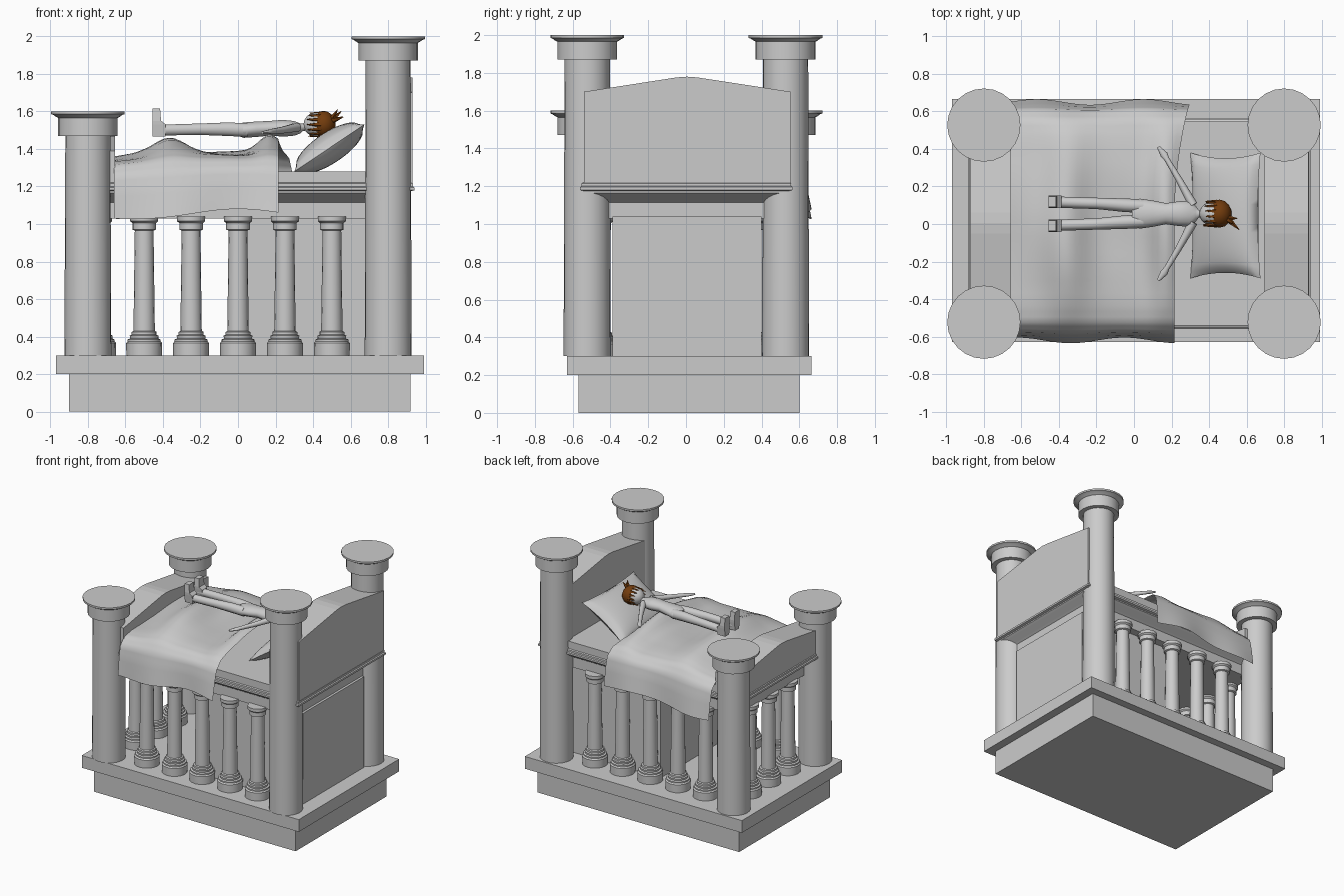
import bpy, bmesh, math, random
from mathutils import Vector

if "Cube" in bpy.data.objects:
    bpy.data.objects.remove(bpy.data.objects["Cube"])
random.seed(4)


def mat(name, col):
    m = bpy.data.materials.new(name)
    m.diffuse_color = (*col, 1)
    m.use_nodes = True
    m.node_tree.nodes["Principled BSDF"].inputs["Base Color"].default_value = m.diffuse_color
    return m


GREY = mat("stone_grey", (0.6, 0.6, 0.6))
BROWN = mat("hair_brown", (0.17, 0.045, 0.004))


def finish(name, bm, material=GREY, smooth=None):
    bmesh.ops.recalc_face_normals(bm, faces=bm.faces)
    me = bpy.data.meshes.new(name)
    bm.to_mesh(me)
    bm.free()
    ob = bpy.data.objects.new(name, me)
    bpy.context.collection.objects.link(ob)
    me.materials.append(material)
    if smooth:
        bpy.ops.object.select_all(action='DESELECT')
        ob.select_set(True)
        bpy.context.view_layer.objects.active = ob
        bpy.ops.object.shade_smooth_by_angle(angle=math.radians(smooth))
    return ob


def loft(name, rings, material=GREY, smooth=None):
    """Skin a list of closed rings of points and cap both ends."""
    bm = bmesh.new()
    vs = [[bm.verts.new(p) for p in r] for r in rings]
    n = len(vs[0])
    for a, b in zip(vs, vs[1:]):
        for i in range(n):
            bm.faces.new((a[i], a[(i + 1) % n], b[(i + 1) % n], b[i]))
    bm.faces.new(vs[0])
    bm.faces.new(vs[-1])
    return finish(name, bm, material, smooth)


def rect(x0, x1, y0, y1, z, inset=0):
    x0, x1, y0, y1 = x0 + inset, x1 - inset, y0 + inset, y1 - inset
    return [(x0, y0, z), (x1, y0, z), (x1, y1, z), (x0, y1, z)]


def box(name, x0, x1, y0, y1, z0, z1):
    return loft(name, [rect(x0, x1, y0, y1, z0), rect(x0, x1, y0, y1, z1)])


def turned(name, x, y, profile, n=24):
    rings = [[(x + r * math.cos(i * math.tau / n), y + r * math.sin(i * math.tau / n), z)
              for i in range(n)] for r, z in profile]
    return loft(name, rings, smooth=35)


def tube(name, pts, n=10):
    """Body part: points are (x, y, z, half width, half height)."""
    axis = (Vector(pts[-1][:3]) - Vector(pts[0][:3])).normalized()
    side = axis.cross(Vector((0, 0, 1))).normalized()
    up = side.cross(axis)
    rings = [[Vector(p[:3]) + side * p[3] * math.cos(i * math.tau / n)
              + up * p[4] * math.sin(i * math.tau / n) for i in range(n)] for p in pts]
    return loft(name, rings, smooth=50)


def sheet(name, nu, nv, fns):
    """Grids of points from functions of (u, v) in 0..1, welded together."""
    bm = bmesh.new()
    for f in fns:
        g = [[bm.verts.new(f(i / nu, j / nv)) for j in range(nv + 1)] for i in range(nu + 1)]
        for i in range(nu):
            for j in range(nv):
                bm.faces.new((g[i][j], g[i + 1][j], g[i + 1][j + 1], g[i][j + 1]))
    bmesh.ops.remove_doubles(bm, verts=bm.verts, dist=0.0005)
    return finish(name, bm, smooth=60)


# Stepped base and the solid core under the head end
box("lower_plinth", -0.90, 0.92, -0.57, 0.60, 0, 0.2)
box("upper_plinth", -0.97, 0.99, -0.63, 0.665, 0.2, 0.3)
box("core_wall", -0.05, 0.86, -0.39, 0.40, 0.3, 1.04)

# Corner columns with capitals
for x, top, label in ((-0.8, 1.6, "foot"), (0.8, 2.0, "head")):
    for y in (-0.523, 0.527):
        turned(label + "_column", x, y, [
            (0.125, 0.3), (0.12, top - 0.13), (0.158, top - 0.13), (0.158, top - 0.035),
            (0.168, top - 0.03), (0.185, top - 0.018), (0.195, top - 0.015), (0.195, top)])

# Balusters along both sides and across the foot
spots = [(x * 0.25 - 0.5, y) for x in range(5) for y in (-0.46, 0.46)]
spots += [(-0.745, y) for y in (-0.25, 0, 0.25)]
for x, y in spots:
    turned("baluster", x, y, [
        (0.095, 0.3), (0.096, 0.365), (0.088, 0.375), (0.088, 0.385), (0.075, 0.39), (0.077, 0.405),
        (0.067, 0.41), (0.067, 0.425), (0.057, 0.43), (0.05, 0.965), (0.063, 0.97), (0.063, 1.005),
        (0.075, 1.015), (0.075, 1.04)], 16)

# Moulded bed frame with mattress on top
loft("bed_frame", [rect(-0.885, 0.94, -0.56, 0.565, z, i) for z, i in (
    (1.03, 0.1), (1.115, 0.1), (1.125, 0.085), (1.14, 0.06), (1.155, 0.035), (1.165, 0.02),
    (1.175, 0.02), (1.18, 0.0), (1.195, 0.0), (1.2, 0.008), (1.215, 0.008), (1.22, 0.018),
    (1.28, 0.018))])

# Gabled head and foot boards
for name, x0, x1, side, peak in (("headboard", 0.695, 0.93, 1.70, 1.78),
                                 ("footboard", -0.87, -0.655, 1.39, 1.47)):
    outline = [(-0.54, 1.2), (0.555, 1.2), (0.555, side), (0.06, peak - 0.004), (0.005, peak),
               (-0.05, peak - 0.004), (-0.54, side)]
    loft(name, [[(x, y, z) for y, z in outline] for x in (x0, x1)])

# Draped blanket: a cross section hanging over both sides, with folds
SECTION = [(0, 1.38), (0.25, 1.378), (0.45, 1.365), (0.54, 1.345), (0.595, 1.29),
           (0.615, 1.2), (0.625, 1.13), (0.635, 1.06)]


def blanket(u, v):
    t = abs(v * 2 - 1) * (len(SECTION) - 1)
    k = min(int(t), len(SECTION) - 2)
    (y0, z0), (y1, z1) = SECTION[k], SECTION[k + 1]
    y, z = y0 + (y1 - y0) * (t - k), z0 + (z1 - z0) * (t - k)
    s = 1 if v > 0.5 else -1
    end = 0.215 + (0.08 * (y / 0.63) ** 2 if s > 0 else 0)
    x = -0.66 + (end + 0.66) * u
    flat = max(0, 1 - (y / 0.6) ** 2)
    z += flat * (0.08 * math.exp(-((x + 0.36) / 0.12) ** 2)
                 + 0.085 * math.exp(-((x - 0.17) / 0.08) ** 2)
                 + 0.012 * math.sin(9 * x + 7 * y * s)) - 0.03 * (1 - u) ** 4
    hang = max(0, t - 3) / 4
    y += hang * 0.015 * math.sin(11 * x + s)
    z += hang * 0.02 * math.cos(7 * x)
    return (x, y * s + 0.015, z)


sheet("blanket", 30, 42, [blanket])


# Plump pillow leaning on the headboard
def pillow(sign):
    def f(u, v):
        a, b = u * 2 - 1, v * 2 - 1
        h = sign * 0.082 * max(0, (1 - a * a) * (1 - b * b)) ** 0.45
        p = a * 0.225 * (1 - 0.08 * (1 - b * b))
        q = b * 0.335 * (1 - 0.09 * (1 - a * a))
        c, s = math.cos(0.59), math.sin(0.59)
        return (0.487 + p * c - h * s, 0.045 + q, 1.405 + p * s + h * c)
    return f


sheet("pillow", 18, 22, [pillow(1), pillow(-1)])

# Lying figure
CY = 0.055
tube("figure_torso", [
    (-0.01, CY, 1.50, 0.06, 0.03), (0.03, CY, 1.50, 0.08, 0.042), (0.10, CY, 1.505, 0.07, 0.042),
    (0.17, CY, 1.51, 0.056, 0.04), (0.24, CY, 1.51, 0.066, 0.046), (0.30, CY, 1.51, 0.07, 0.04),
    (0.33, CY, 1.51, 0.04, 0.028), (0.345, CY, 1.515, 0.02, 0.02), (0.39, CY, 1.52, 0.02, 0.02)], 14)
for s in (-1, 1):
    tube("figure_leg", [
        (0.05, CY + s * 0.04, 1.50, 0.036, 0.038), (-0.05, CY + s * 0.045, 1.505, 0.036, 0.038),
        (-0.2, CY + s * 0.055, 1.505, 0.03, 0.032), (-0.43, CY + s * 0.062, 1.50, 0.03, 0.03)])
    yf = CY + s * 0.064
    loft("figure_shoe", [rect(-0.455, x1, yf - w, yf + w, z) for z, x1, w in (
        (1.465, -0.385, 0.026), (1.53, -0.385, 0.033), (1.55, -0.41, 0.034), (1.615, -0.415, 0.028))])
    tube("figure_arm", [
        (0.315, CY + s * 0.045, 1.515, 0.025, 0.025), (0.285, CY + s * 0.10, 1.51, 0.022, 0.022),
        (0.235, CY + s * 0.19, 1.50, 0.017, 0.018), (0.175, CY + s * 0.29, 1.492, 0.014, 0.014),
        (0.16, CY + s * 0.315, 1.49, 0.02, 0.011), (0.13, CY + s * 0.355, 1.487, 0.008, 0.007)])


def ball(name, centre, radii, material, seg):
    bm = bmesh.new()
    bmesh.ops.create_uvsphere(bm, u_segments=seg, v_segments=seg * 2 // 3, radius=1)
    for v in bm.verts:
        v.co = Vector([c + r * k for c, r, k in zip(centre, radii, v.co)])
    return finish(name, bm, material, 40)


ball("figure_head", (0.42, CY, 1.53), (0.072, 0.064, 0.066), GREY, 18)
ball("hair_cap", (0.455, CY, 1.53), (0.066, 0.076, 0.073), BROWN, 14)


def lock(base, tip, r):
    a, b = Vector(base), Vector(tip)
    d = (b - a).normalized()
    s = d.cross(Vector((0.3, 0.2, 0.9))).normalized()
    w = s.cross(d)
    ring = [(s * math.cos(i * math.tau / 5) + w * math.sin(i * math.tau / 5)) for i in range(5)]
    loft("hair_lock", [[a + p * r for p in ring], [b + p * 0.002 for p in ring]], BROWN)


# Ragged fringe around the face and a tuft on the crown
for i in range(14):
    a = i * math.tau / 14
    y, z = math.cos(a), math.sin(a)
    lock((0.44, CY + y * 0.06, 1.53 + z * 0.056),
         (0.385 - random.uniform(0, 0.02), CY + y * 0.066, 1.53 + z * 0.064), 0.015)
for tip in ((0.55, 0.03, 1.60), (0.56, -0.03, 1.57), (0.53, 0.0, 1.61)):
    lock((0.495, 0.03, 1.55), tip, 0.02)
